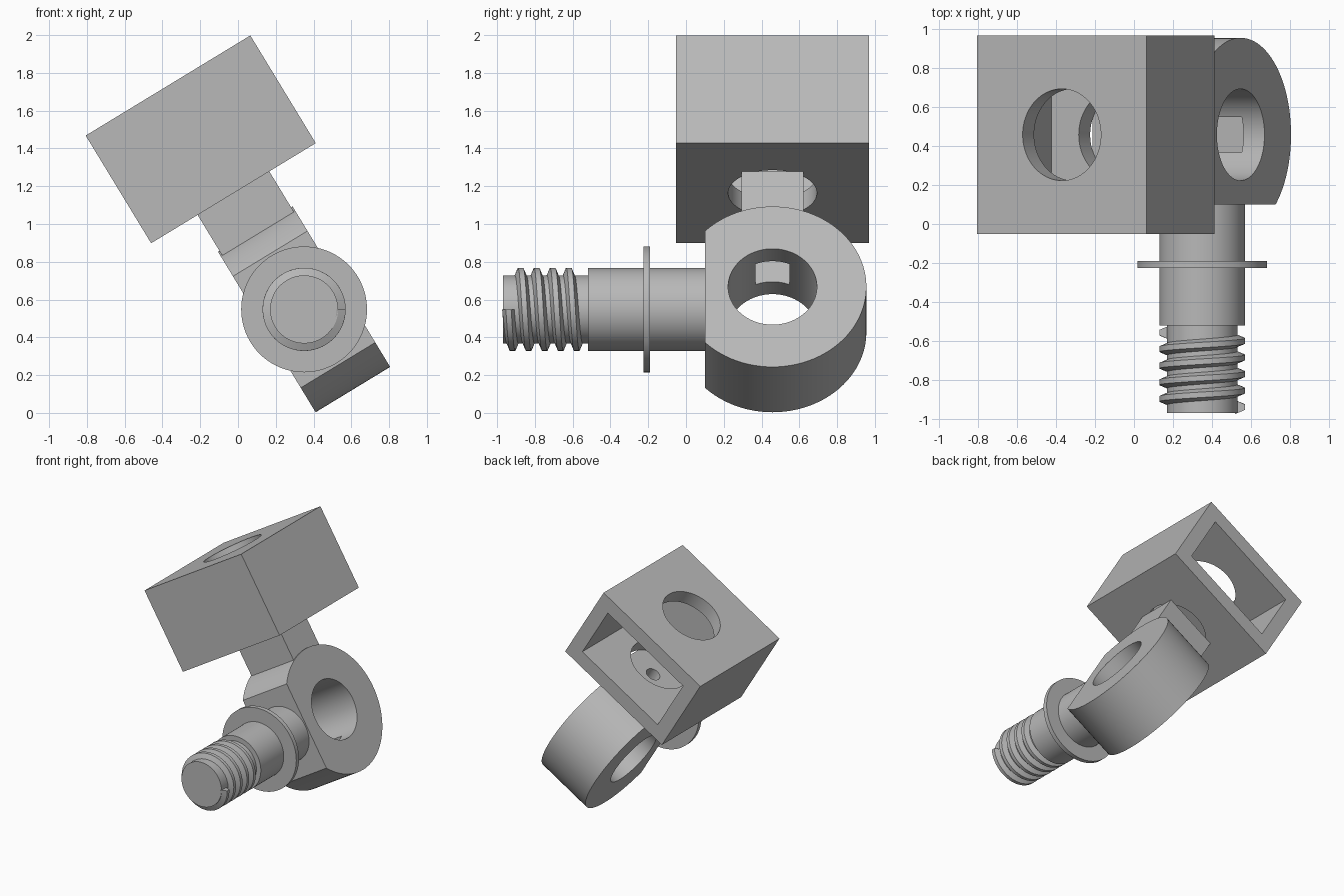
import bpy, bmesh, math
from mathutils import Matrix, Vector

cube = bpy.data.objects.get("Cube")
if cube:
    bpy.data.objects.remove(cube, do_unlink=True)

grey = bpy.data.materials.new("plain grey")
grey.use_nodes = True
COLOR = (0.48, 0.48, 0.48, 1)
grey.diffuse_color = COLOR
grey.node_tree.nodes["Principled BSDF"].inputs["Base Color"].default_value = COLOR

# Tilted frame: local x runs through the ring, local z up the neck to the box
PIVOT = Vector((0.35, 0.458, 0.548))
TILT = Matrix.Translation(PIVOT) @ Matrix.Rotation(math.radians(-31.3), 4, 'Y')
ALONG_X = Matrix.Rotation(math.pi / 2, 4, 'Y')
ALONG_Y = Matrix.Rotation(math.pi / 2, 4, 'X')


def finish(name, bm):
    bmesh.ops.recalc_face_normals(bm, faces=bm.faces)
    mesh = bpy.data.meshes.new(name)
    bm.to_mesh(mesh)
    bm.free()
    mesh.materials.append(grey)
    obj = bpy.data.objects.new(name, mesh)
    bpy.context.collection.objects.link(obj)
    return obj


def box(name, low, high, frame=TILT):
    low, high = Vector(low), Vector(high)
    bm = bmesh.new()
    place = Matrix.Translation((low + high) / 2) @ Matrix.Diagonal((*(high - low), 1))
    bmesh.ops.create_cube(bm, size=1, matrix=frame @ place)
    return finish(name, bm)


def cylinder(name, radius, depth, place, frame=TILT):
    bm = bmesh.new()
    bmesh.ops.create_cone(bm, cap_ends=True, segments=96, radius1=radius,
                          radius2=radius, depth=depth, matrix=frame @ place)
    return finish(name, bm)


def select(obj):
    bpy.ops.object.select_all(action='DESELECT')
    bpy.context.view_layer.objects.active = obj
    obj.select_set(True)


def combine(obj, *tools, operation='DIFFERENCE'):
    for tool in tools:
        mod = obj.modifiers.new("cut", 'BOOLEAN')
        mod.operation, mod.solver, mod.object = operation, 'EXACT', tool
        select(obj)
        bpy.ops.object.modifier_apply(modifier=mod.name)
        bpy.data.objects.remove(tool, do_unlink=True)


def smooth(obj):
    select(obj)
    bpy.ops.object.shade_smooth_by_angle(angle=math.radians(30))


# Hollow box, open at the back, with one round hole through roof and floor
HALF, FLOOR, ROOF, WALL, HOLE = 0.51, 0.72, 1.387, 0.113, 0.235
housing = box("box_housing", (-HALF, -HALF, FLOOR), (HALF, HALF, ROOF))
combine(housing,
        box("cavity", (WALL - HALF, WALL - HALF, FLOOR + WALL),
            (HALF - WALL, HALF + 0.2, ROOF - WALL)),
        cylinder("round_hole", HOLE, 1, Matrix.Translation((0, 0, 1.05))))
smooth(housing)

# Thick ring flattened at the front, joined to the neck and drilled
ring = cylinder("ring_and_neck", 0.497, 0.462, ALONG_X)
combine(ring, box("front_flat", (-1, -1, -1), (1, -0.357, 1)))
combine(ring, box("neck", (-0.222, -0.165, 0.3), (0.222, 0.165, FLOOR)), operation='UNION')
combine(ring,
        cylinder("ring_hole", HOLE, 1, ALONG_X),
        box("pocket", (-0.105, -0.09, -0.245), (0.105, 0.09, 0.4)),
        cylinder("screw_hole", 0.055, 1, Matrix.Translation((0, 0, 0.6))))
smooth(ring)


# Stud pointing forward: shank, washer and threaded tip
def stud_part(name, radius, back, front):
    place = Matrix.Translation((PIVOT.x, (back + front) / 2, PIVOT.z)) @ ALONG_Y
    smooth(cylinder(name, radius, back - front, place, Matrix.Identity(4)))


stud_part("shank", 0.22, 0.13, -0.52)
stud_part("washer", 0.333, -0.19, -0.225)
stud_part("threaded_core", 0.18, -0.5, -0.97)

# Right-handed thread swept as a trapezoid section
PITCH, TURNS, STEPS = 0.085, 4.5, 48
section = [(0.172, 0.034), (0.22, 0.014), (0.22, -0.014), (0.172, -0.034)]
bm = bmesh.new()
rows = []
for i in range(int(TURNS * STEPS) + 1):
    angle = math.pi + math.tau * i / STEPS
    y = -0.557 - PITCH * i / STEPS
    rows.append([bm.verts.new((PIVOT.x + r * math.cos(angle), y + d,
                               PIVOT.z + r * math.sin(angle))) for r, d in section])
for a, b in zip(rows, rows[1:]):
    for k in range(4):
        n = (k + 1) % 4
        bm.faces.new((a[k], a[n], b[n], b[k]))
bm.faces.new(rows[0])
bm.faces.new(rows[-1])
smooth(finish("thread", bm))
